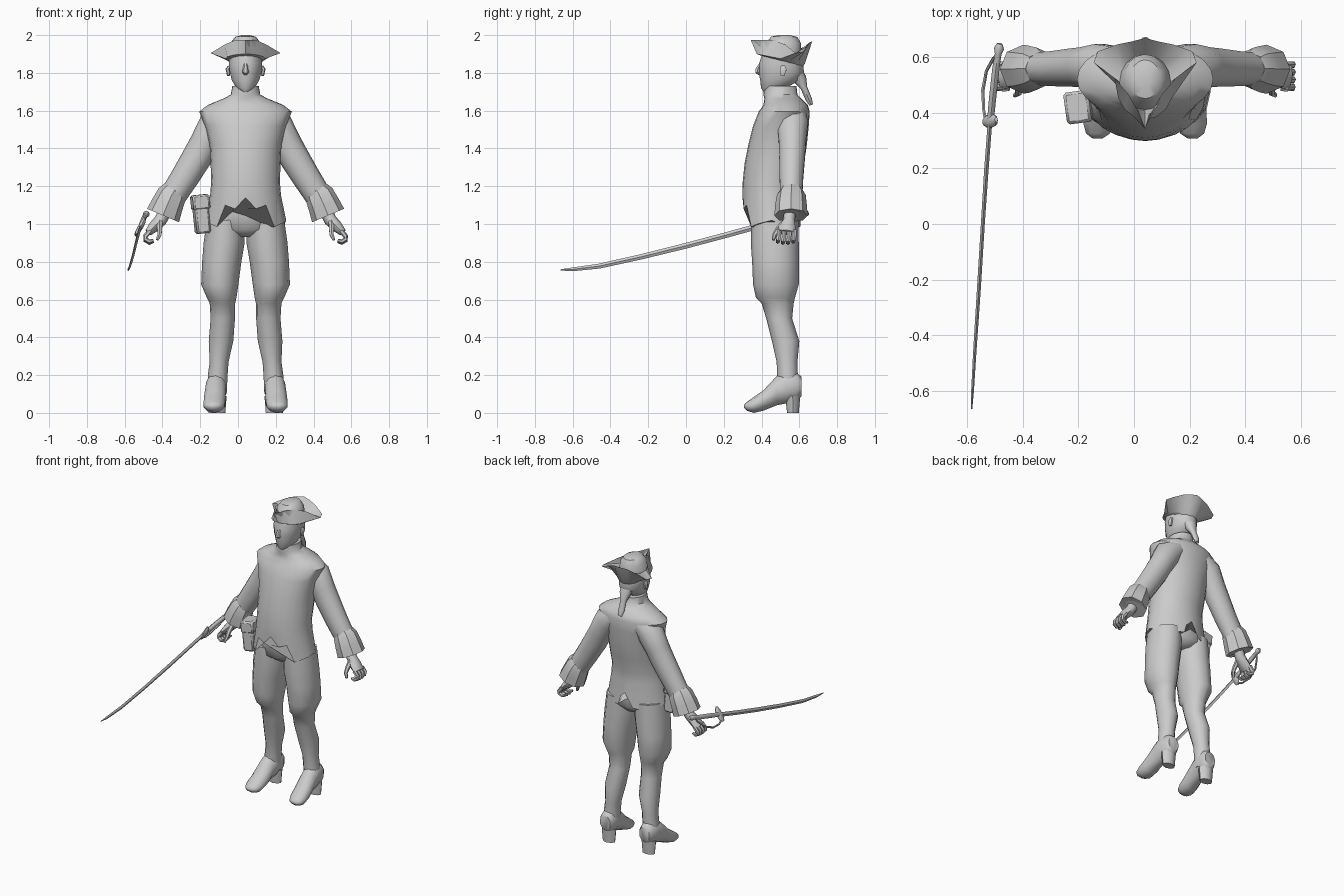
import bpy, bmesh, math
from mathutils import Vector, Euler

CX = 0.04  # body centre line
grey = bpy.data.materials.new("plain_grey")
grey.diffuse_color = (0.6, 0.6, 0.6, 1)


def finish(name, bm, angle=50):
    bmesh.ops.recalc_face_normals(bm, faces=bm.faces)
    me = bpy.data.meshes.new(name)
    bm.to_mesh(me)
    bm.free()
    me.materials.append(grey)
    for p in me.polygons:
        p.use_smooth = True
    me.set_sharp_from_angle(angle=math.radians(angle))
    ob = bpy.data.objects.new(name, me)
    bpy.context.collection.objects.link(ob)
    return ob


def loft(name, rings, angle=50):
    """Skin a list of equal-length point rings and cap both ends."""
    bm = bmesh.new()
    vs = [[bm.verts.new(p) for p in r] for r in rings]
    n = len(vs[0])
    for a, b in zip(vs, vs[1:]):
        for i in range(n):
            j = (i + 1) % n
            bm.faces.new((a[i], a[j], b[j], b[i]))
    bm.faces.new(vs[0])
    bm.faces.new(vs[-1])
    return finish(name, bm, angle)


def oval(z, x0, x1, y0, y1, n=12):
    """Level ring that starts at the front."""
    return [Vector(((x0 + x1) / 2 + (x1 - x0) / 2 * math.sin(t),
                    (y0 + y1) / 2 - (y1 - y0) / 2 * math.cos(t), z))
            for t in (2 * math.pi * i / n for i in range(n))]


def tube(name, pts, n=8, hint=(0, 1, 0), angle=50):
    """Tube through (x, y, z, side radius, hint radius)."""
    c = [Vector(p[:3]) for p in pts]
    rings = []
    for i, p in enumerate(pts):
        t = (c[min(i + 1, len(c) - 1)] - c[max(i - 1, 0)]).normalized()
        s = t.cross(Vector(hint)).normalized()
        u = s.cross(t)
        rings.append([c[i] + s * p[3] * math.cos(a) + u * p[4] * math.sin(a)
                      for a in (2 * math.pi * k / n for k in range(n))])
    return loft(name, rings, angle)


def sided(s, pts):
    """Turn distances from the centre line into x on one side."""
    return [(CX + s * p[0], *p[1:]) for p in pts]


# coat, with a zigzag hem and a slit at the back
N = 24
hem = [1.14, 1.08, 1.10, .985, 1.0, 1.01, 1.02, 1.0, .99, .98, .98, .985, 1.08]
coat = [(1.0, .215, .30, .61), (1.15, .188, .298, .60), (1.22, .182, .30, .60),
        (1.32, .185, .31, .625), (1.42, .19, .33, .64), (1.52, .215, .355, .65),
        (1.595, .245, .385, .655), (1.63, .2, .41, .645), (1.665, .115, .415, .61),
        (1.685, .078, .41, .59), (1.73, .07, .415, .585)]
rings = [oval(z, CX - r, CX + r, a, b, N) for z, r, a, b in coat]
for i, p in enumerate(rings[0]):
    p.z = hem[min(i, N - i)]
loft("coat", rings)

# hips under the coat
loft("hips", [oval(z, CX - r, CX + r, a, b, 16) for z, r, a, b in
              [(.93, .05, .40, .56), (.97, .17, .345, .595), (1.05, .19, .335, .595),
               (1.16, .175, .325, .585)]])

# head, nose, pigtail
loft("head", [oval(z, CX - r, CX + r, a, b, 14) for z, r, a, b in
              [(1.70, .025, .41, .47), (1.72, .05, .397, .53), (1.76, .074, .393, .60),
               (1.80, .085, .385, .625), (1.85, .09, .387, .62), (1.92, .085, .41, .60)]])
tube("nose", [(CX, .395, 1.85, .01, .008), (CX, .38, 1.82, .014, .013),
              (CX, .378, 1.805, .018, .014), (CX, .39, 1.795, .012, .01)], 6)
tube("pigtail", [(CX, .57, 1.82, .05, .04), (CX, .605, 1.765, .04, .035),
                 (CX, .625, 1.72, .022, .018), (CX, .65, 1.66, .022, .017),
                 (CX, .663, 1.63, .014, .01)], 8)

# three-cornered hat: brim edge swept up from the head band, then the crown
edge = [(0, .342, 1.975), (.025, .405, 1.975), (.06, .465, 1.972), (.11, .525, 1.95),
        (.185, .58, 1.905), (.17, .62, 1.91), (.10, .645, 1.945), (.05, .655, 1.962),
        (0, .668, 1.967)]
brim = [Vector((CX + u, y, z)) for u, y, z in edge]
brim += [Vector((CX - u, y, z)) for u, y, z in edge[-2:0:-1]]


def band(rx, y0, y1, zf, zb):
    r = oval(0, CX - rx, CX + rx, y0, y1, 16)
    for p in r:
        p.z = zf + (zb - zf) * (p.y - y0) / (y1 - y0)
    return r


loft("hat", [band(.088, .385, .62, 1.895, 1.835), band(.105, .375, .63, 1.9, 1.85), brim,
             band(.092, .41, .61, 1.925, 1.9), band(.078, .43, .61, 1.965, 1.955),
             band(.055, .45, .59, 1.992, 1.99), band(.02, .49, .55, 2.0, 2.0)], 40)

legs = [(1.02, .01, .205, .345, .595), (.9, .005, .222, .343, .597),
        (.8, .022, .23, .35, .597), (.68, .038, .235, .355, .597),
        (.61, .048, .205, .37, .577), (.58, .055, .19, .40, .57),
        (.5, .056, .185, .425, .562), (.38, .065, .195, .455, .60),
        (.27, .09, .19, .48, .59), (.2, .095, .2, .482, .592), (.1, .1, .2, .49, .59)]
shoe = [(.612, .04, .09, .19), (.585, .055, .06, .215), (.53, .057, .05, .22),
        (.48, .056, .04, .195), (.41, .06, .012, .12), (.36, .058, 0, .085),
        (.325, .045, .01, .06), (.308, .02, .025, .045)]

for s, side in ((-1, "right"), (1, "left")):
    # leg in breeches and stocking
    loft(side + "_leg", [oval(z, *sorted((CX + s * a, CX + s * b)), c, d)
                         for z, a, b, c, d in legs])
    # shoe with a block heel
    rings = []
    for y, w, z0, z1 in shoe:
        x = CX + s * (.15 + (.6 - y) * .07)
        rings.append([Vector((x + w * math.cos(t), y,
                              (z0 + z1) / 2 + (z1 - z0) / 2 * math.sin(t)))
                      for t in (math.pi * (k + .5) / 5 for k in range(10))])
    loft(side + "_shoe", rings)
    h = CX + s * .152
    loft(side + "_heel", [oval(0, h - .045, h + .045, .535, .597, 8),
                          oval(.09, h - .052, h + .052, .525, .605, 8)])
    # sleeve
    tube(side + "_sleeve", sided(s, [
        (.10, .56, 1.575, .07, .08), (.165, .565, 1.52, .088, .085),
        (.215, .563, 1.43, .08, .075), (.25, .562, 1.365, .08, .072),
        (.32, .558, 1.25, .075, .066), (.39, .558, 1.14, .07, .06)]), 10)
    # turned-back cuff, hollow at the wrist
    tube(side + "_cuff", sided(s, [
        (.375, .558, 1.18, .065, .06), (.39, .558, 1.155, .078, .076),
        (.415, .556, 1.10, .085, .084), (.437, .556, 1.045, .092, .088),
        (.434, .556, 1.055, .06, .055)]), 8, angle=35)
    # hand, fingers curled in, thumb to the front
    tube(side + "_palm", sided(s, [
        (.42, .553, 1.08, .036, .032), (.45, .545, 1.02, .034, .032),
        (.485, .535, .985, .03, .045), (.515, .53, .955, .02, .048)]), 8)
    for k in range(4):
        y, d = .492 + .027 * k, .006 * abs(k - 1.5)
        tube(f"{side}_finger_{k + 1}", sided(s, [
            (.505, y, .965, .014, .013), (.53, y, .935, .013, .013),
            (.53, y - .003, .91 + d, .012, .012), (.508, y - .006, .898 + d, .012, .011),
            (.488, y - .008, .905 + d, .008, .008)]), 6)
    tube(side + "_thumb", sided(s, [
        (.455, .525, 1.01, .018, .018), (.455, .49, .975, .015, .015),
        (.455, .47, .945, .012, .012), (.468, .462, .915, .008, .008)]), 6, (1, 0, 0))
    # ear
    tube(side + "_ear", sided(s, [
        (.086, .515, 1.835, .008, .012), (.095, .515, 1.82, .011, .02),
        (.09, .51, 1.785, .008, .012)]), 6)

# hip pouch with flap
for name, size, loc in (("pouch", (.075, .105, .19), (-.195, .42, 1.045)),
                        ("pouch_flap", (.09, .115, .08), (-.2, .42, 1.115))):
    bm = bmesh.new()
    bmesh.ops.create_cube(bm, size=1)
    rot = Euler((0, math.radians(-6), math.radians(8)))
    for v in bm.verts:
        v.co = rot.to_matrix() @ Vector([a * b for a, b in zip(v.co, size)]) + Vector(loc)
    bmesh.ops.bevel(bm, geom=bm.edges[:], offset=.01, segments=1, affect='EDGES')
    finish(name, bm, 40)

# sword: curved blade, guard, grip, knuckle bow
tube("sword_blade", [(-.583, -.665, .757, .002, .003), (-.58, -.6, .76, .005, .01),
                     (-.572, -.46, .777, .006, .013), (-.557, -.23, .828, .007, .014),
                     (-.543, 0, .885, .007, .015), (-.53, .2, .938, .008, .015),
                     (-.517, .37, .985, .008, .015)], 4, (0, 0, 1), 30)
tube("sword_grip", [(-.517, .36, .983, .012, .014), (-.507, .46, 1.01, .013, .016),
                    (-.496, .56, 1.035, .013, .016), (-.488, .61, 1.048, .012, .013),
                    (-.485, .63, 1.053, .018, .018), (-.482, .648, 1.058, .01, .01)],
     8, (0, 0, 1))
tube("sword_guard", [(-.54, .365, .945, .006, .012), (-.53, .368, .96, .012, .022),
                     (-.515, .37, .985, .014, .026), (-.5, .372, 1.015, .012, .02),
                     (-.495, .375, 1.035, .006, .008)], 8)
tube("knuckle_bow", [(-.532, .37, .955, .006, .006), (-.54, .41, .94, .006, .006),
                     (-.543, .48, .945, .007, .007), (-.53, .55, .975, .006, .006),
                     (-.505, .595, 1.02, .006, .006), (-.488, .61, 1.05, .006, .006)],
     6, (1, 0, 0))
